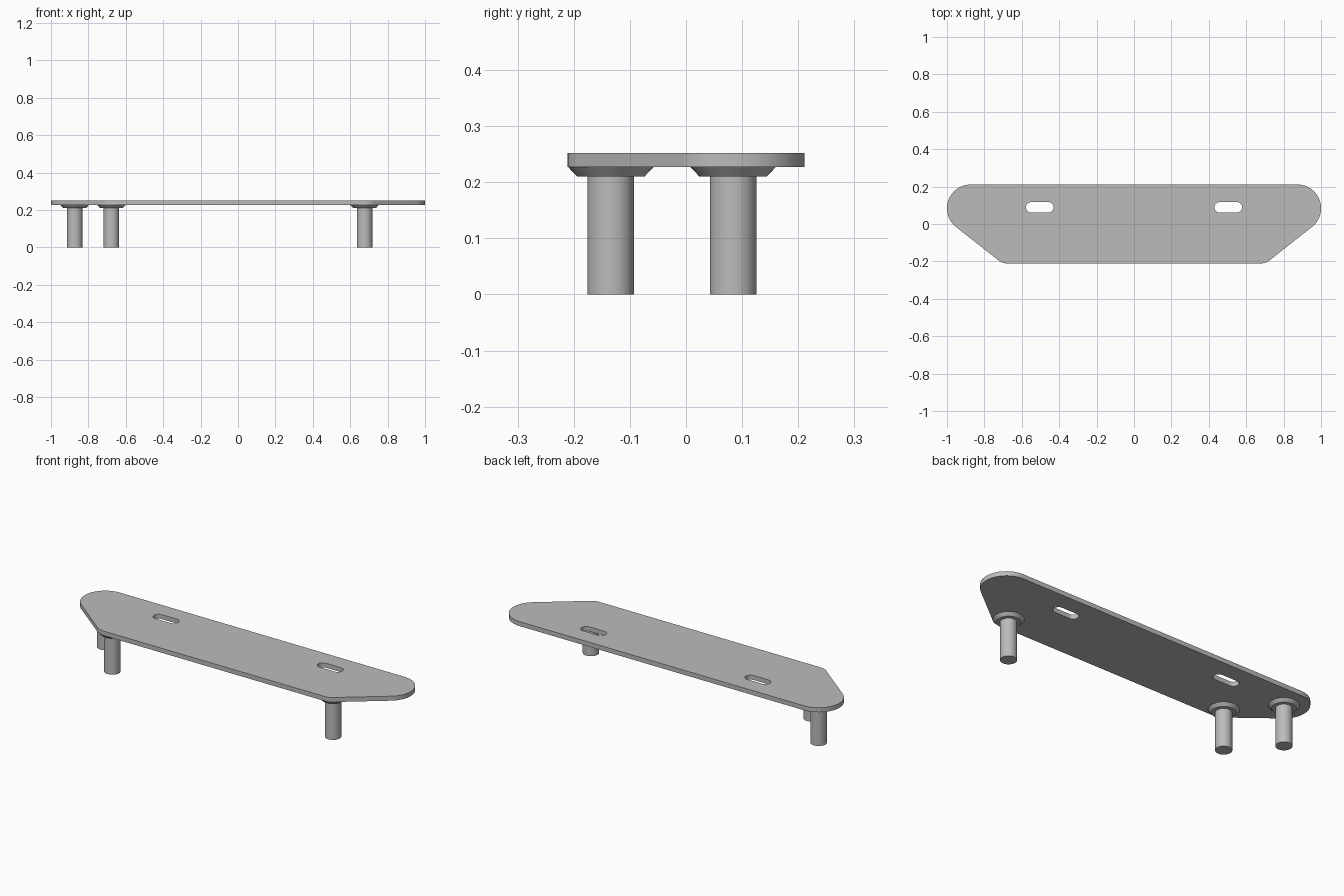
import bpy, bmesh
from math import pi, cos, sin, atan2, acos, hypot, radians

cube = bpy.data.objects.get("Cube")
if cube:
    bpy.data.objects.remove(cube, do_unlink=True)

grey = bpy.data.materials.new("plain grey")
grey.use_nodes = True
grey.diffuse_color = (0.5, 0.5, 0.5, 1)
grey.node_tree.nodes["Principled BSDF"].inputs["Base Color"].default_value = (0.5, 0.5, 0.5, 1)

PLATE_TOP, PLATE_BOTTOM, COLLAR_BOTTOM = 0.252, 0.227, 0.21
WING, FOOT = (0.873, 0.084), (0.677, -0.134)   # corner centres, mirrored in x
WING_R, FOOT_R = 0.127, 0.077


def arc(centre, radius, start, end, steps):
    """Points along an arc, both ends included."""
    return [(centre[0] + radius * cos(start + (end - start) * i / steps),
             centre[1] + radius * sin(start + (end - start) * i / steps))
            for i in range(steps + 1)]


def finish(obj):
    obj.data.materials.clear()
    obj.data.materials.append(grey)
    bpy.ops.object.select_all(action='DESELECT')
    obj.select_set(True)
    bpy.context.view_layer.objects.active = obj
    bpy.ops.object.shade_smooth_by_angle(angle=radians(30))


# Plate outline: rounded corners joined by their common tangent
dx, dy = FOOT[0] - WING[0], FOOT[1] - WING[1]
tangent = atan2(dy, dx) + acos((WING_R - FOOT_R) / hypot(dx, dy))
right = arc(FOOT, FOOT_R, -pi / 2, tangent, 12) + arc(WING, WING_R, tangent, pi / 2, 32)
outline = right + [(-x, y) for x, y in reversed(right)]


def slot(x, y=0.089, radius=0.028, half=0.046):
    return (arc((x + half, y), radius, -pi / 2, pi / 2, 16)
            + arc((x - half, y), radius, pi / 2, 3 * pi / 2, 16))


# Plate with two slots
curve = bpy.data.curves.new("plate", 'CURVE')
curve.dimensions = '2D'
curve.fill_mode = 'BOTH'
curve.extrude = (PLATE_TOP - PLATE_BOTTOM) / 2
for loop in (outline, slot(-0.504), slot(0.504)):
    spline = curve.splines.new('POLY')
    spline.points.add(len(loop) - 1)
    for point, (x, y) in zip(spline.points, loop):
        point.co = (x, y, 0, 1)
    spline.use_cyclic_u = True
plate = bpy.data.objects.new("plate", curve)
plate.location.z = (PLATE_TOP + PLATE_BOTTOM) / 2
bpy.context.collection.objects.link(plate)
bpy.ops.object.select_all(action='DESELECT')
plate.select_set(True)
bpy.context.view_layer.objects.active = plate
bpy.ops.object.convert(target='MESH')
plate = bpy.context.view_layer.objects.active
bm = bmesh.new()
bm.from_mesh(plate.data)
bmesh.ops.remove_doubles(bm, verts=bm.verts, dist=0.0001)
bmesh.ops.recalc_face_normals(bm, faces=bm.faces)
bm.to_mesh(plate.data)
bm.free()
finish(plate)


def round_part(name, x, y, low, high, r_low, r_high):
    bpy.ops.mesh.primitive_cone_add(vertices=48, radius1=r_low, radius2=r_high,
                                    depth=high - low, location=(x, y, (low + high) / 2))
    obj = bpy.context.object
    obj.name = name
    finish(obj)


# Posts with tapered collars under the plate
for name, x, y in (("front_left", FOOT[0], FOOT[1]),
                   ("front_right", -FOOT[0], FOOT[1]),
                   ("back_right", -WING[0], WING[1])):
    round_part(name + "_post", x, y, 0, COLLAR_BOTTOM, 0.0415, 0.0415)
    round_part(name + "_collar", x, y, COLLAR_BOTTOM, PLATE_BOTTOM, 0.06, 0.076)
